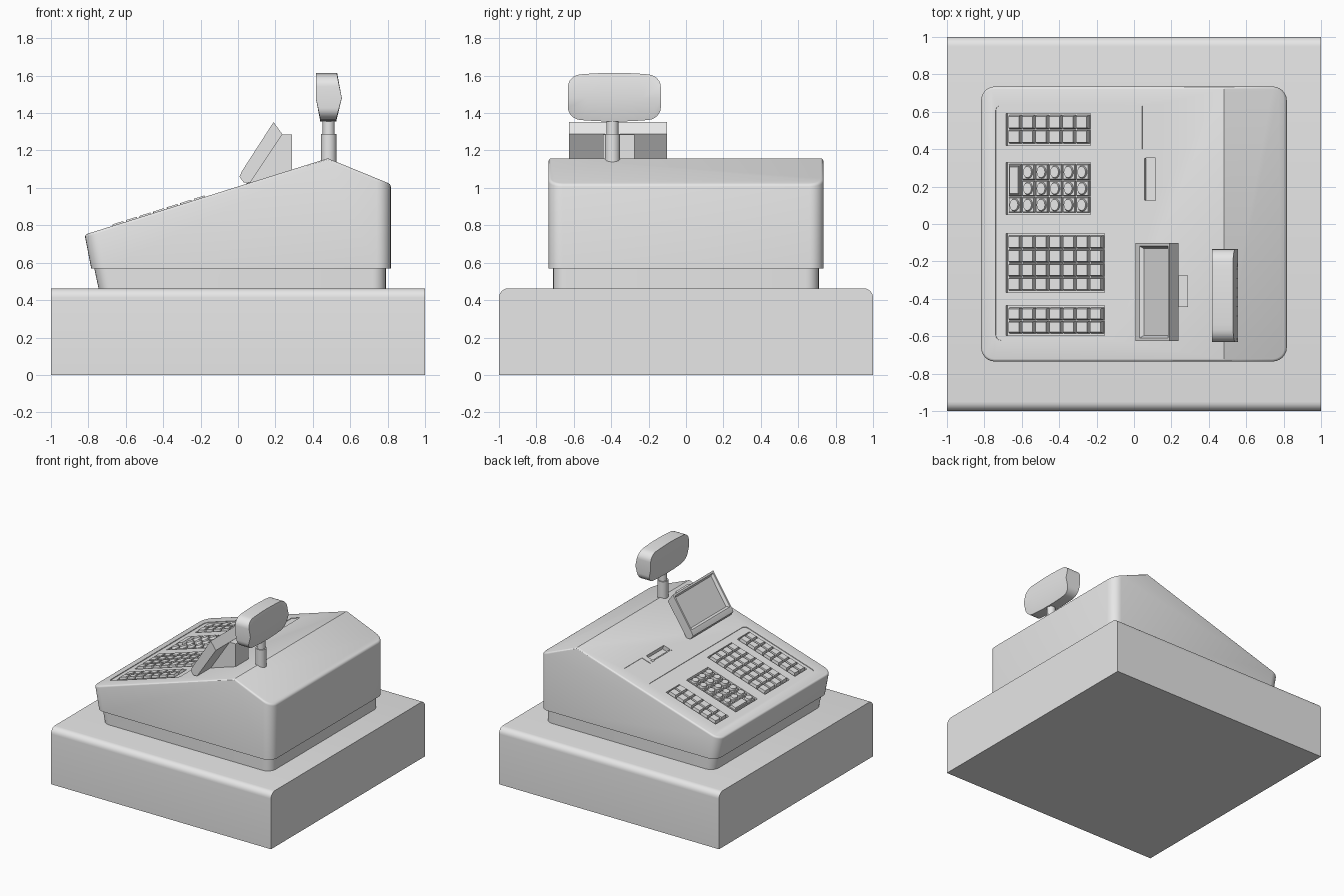
import bpy, bmesh, math
from mathutils import Matrix, Vector

cube = bpy.data.objects.get("Cube")
if cube:
    bpy.data.objects.remove(cube, do_unlink=True)

grey = bpy.data.materials.new("light grey plastic")
grey.use_nodes = True
COLOUR = (0.8, 0.8, 0.8, 1)
grey.diffuse_color = COLOUR
grey.node_tree.nodes["Principled BSDF"].inputs["Base Color"].default_value = COLOUR

# Sloped keyboard surface: local x runs up the slope, local z is its normal
TILT = math.atan2(1.158 - 0.75, 0.48 + 0.82)
SLOPE = Matrix.Translation((0, 0, 0.75 + 0.82 * math.tan(TILT))) @ Matrix.Rotation(-TILT, 4, "Y")


def finish(name, bm, matrix=None):
    bmesh.ops.recalc_face_normals(bm, faces=bm.faces)
    if matrix:
        bm.transform(matrix)
    mesh = bpy.data.meshes.new(name)
    bm.to_mesh(mesh)
    bm.free()
    mesh.materials.append(grey)
    obj = bpy.data.objects.new(name, mesh)
    bpy.context.collection.objects.link(obj)
    return obj


def activate(obj):
    bpy.ops.object.select_all(action="DESELECT")
    obj.select_set(True)
    bpy.context.view_layer.objects.active = obj


def prism(points, y0, y1):
    """Side profile (x, z) swept from y0 to y1."""
    bm = bmesh.new()
    face = bm.faces.new([bm.verts.new((x, y0, z)) for x, z in points])
    out = bmesh.ops.extrude_face_region(bm, geom=[face])
    verts = [g for g in out["geom"] if isinstance(g, bmesh.types.BMVert)]
    bmesh.ops.translate(bm, vec=(0, y1 - y0, 0), verts=verts)
    bmesh.ops.recalc_face_normals(bm, faces=bm.faces)
    return bm


def bevel(bm, test, size, segments):
    bm.normal_update()
    edges = [e for e in bm.edges if test(e)]
    bmesh.ops.bevel(bm, geom=edges, offset=size, segments=segments, profile=0.5,
                    affect="EDGES", clamp_overlap=True)
    bm.normal_update()


def direction(e):
    return (e.verts[1].co - e.verts[0].co).normalized()


def upright(e):
    return abs(direction(e).z) > 0.95


def top_rim(e):
    return len(e.link_faces) == 2 and (e.link_faces[0].normal.z > 0.6) != (e.link_faces[1].normal.z > 0.6)


def add_box(bm, x0, x1, y0, y1, h0, h1, taper=0.0):
    """Box on the slope; x is given as seen from above."""
    c = math.cos(TILT)
    for v in bmesh.ops.create_cube(bm, size=2)["verts"]:
        t = taper if v.co.z > 0 else 0
        x = x0 / c + t if v.co.x < 0 else x1 / c - t
        y = y0 + t if v.co.y < 0 else y1 - t
        v.co = (x, y, h1 if v.co.z > 0 else h0)


# Cash drawer with rounded long top edges
bm = prism([(-1, 0), (1, 0), (1, 0.463), (-1, 0.463)], -1, 1)
bevel(bm, lambda e: abs(direction(e).x) > 0.9 and e.verts[0].co.z > 0.4, 0.05, 6)
finish("cash_drawer", bm)

# Narrow plinth under the body
bm = prism([(-0.745, 0.46), (0.79, 0.46), (0.79, 0.6), (-0.775, 0.6)], -0.71, 0.71)
bevel(bm, upright, 0.07, 6)
finish("plinth", bm)

# Wedge-shaped body with rounded corners
bm = prism([(-0.785, 0.57), (0.817, 0.57), (0.817, 1.02), (0.48, 1.158), (-0.82, 0.75)], -0.735, 0.735)
bevel(bm, upright, 0.075, 6)
bevel(bm, top_rim, 0.014, 3)
body = finish("register_body", bm)

# Key blocks: x range, y range, columns, rows
BLOCKS = {
    "function_keys": (-0.685, -0.235, 0.42, 0.592, 6, 2),
    "number_keys": (-0.685, -0.235, 0.05, 0.33, 6, 3),
    "department_keys": (-0.685, -0.16, -0.367, -0.05, 7, 4),
    "payment_keys": (-0.685, -0.16, -0.595, -0.437, 7, 2),
}
PANEL = -0.005

# Cutters: shallow keyboard panel, then key wells and printer openings
bm = bmesh.new()
add_box(bm, -0.74, -0.10, -0.622, 0.635, PANEL, 0.1)
bevel(bm, upright, 0.03, 4)
panel_cutter = finish("panel_cutter", bm, SLOPE)
bm = bmesh.new()
for x0, x1, y0, y1, cols, rows in BLOCKS.values():
    add_box(bm, x0, x1, y0, y1, -0.03, 0.1)
add_box(bm, 0.043, 0.12, 0.40, 0.632, -0.004, 0.1)
add_box(bm, 0.055, 0.115, 0.125, 0.352, -0.035, 0.1)
well_cutter = finish("well_cutter", bm, SLOPE)

activate(body)
for cutter in (panel_cutter, well_cutter):
    cutter.hide_render = True
    mod = body.modifiers.new(cutter.name, "BOOLEAN")
    mod.operation = "DIFFERENCE"
    mod.solver = "EXACT"
    mod.object = cutter
    bpy.ops.object.modifier_apply(modifier=mod.name)
    bpy.data.objects.remove(cutter, do_unlink=True)

# Keys
for name, (x0, x1, y0, y1, cols, rows) in BLOCKS.items():
    bm = bmesh.new()
    edge, gap = 0.008, 0.0025
    w, d = (x1 - x0 - 2 * edge) / cols, (y1 - y0 - 2 * edge) / rows
    for i in range(cols):
        for j in range(rows):
            kx, ky = x0 + edge + i * w, y0 + edge + j * d
            numeric = name == "number_keys"
            tall = numeric and i == 0 and j == 1
            if numeric and i == 0 and j == 2:
                continue
            depth = d * (2 if tall else 1)
            if not numeric:
                add_box(bm, kx + gap, kx + w - gap, ky + gap, ky + d - gap, -0.03, 0.008, 0.006)
                continue
            # Number keys: low base with a rounded button on top
            add_box(bm, kx + gap, kx + w - gap, ky + gap, ky + depth - gap, -0.03, -0.008, 0.004)
            if tall:
                add_box(bm, kx + 0.01, kx + w - 0.01, ky + 0.012, ky + depth - 0.012, -0.01, 0.008, 0.004)
            else:
                centre = Vector(((kx + w / 2) / math.cos(TILT), ky + d / 2, -0.001))
                bmesh.ops.create_cone(
                    bm, cap_ends=True, segments=16, radius1=1, radius2=0.85, depth=0.018,
                    matrix=Matrix.Translation(centre) @ Matrix.Diagonal((w * 0.38, d * 0.4, 1, 1)))
    finish(name, bm, SLOPE)

# Thin bracket round the receipt slot
bm = bmesh.new()
for box in ((0.043, 0.062, 0.108, 0.128), (0.043, 0.062, 0.349, 0.37), (0.048, 0.056, 0.12, 0.36)):
    add_box(bm, *box, -0.01, 0.003)
finish("receipt_slot_frame", bm, SLOPE)

# Operator display: tilted slab with a recessed screen
bm = prism([(0.008, 1.06), (0.02, 1.088), (0.19, 1.352), (0.237, 1.287), (0.066, 1.03), (0.03, 1.03)],
           -0.626, -0.102)
front = max((f for f in bm.faces if f.normal.x < -0.5), key=lambda f: f.calc_area())
bmesh.ops.inset_region(bm, faces=[front], thickness=0.022)
bmesh.ops.inset_region(bm, faces=[front], thickness=0.02, depth=-0.02)
finish("operator_display", bm)
finish("operator_display_bracket", prism(
    [(0.06, 1.01), (0.07, 1.045), (0.23, 1.285), (0.29, 1.285), (0.29, 1.08)], -0.445, -0.275))

# Customer display pole in two thicknesses
bm = bmesh.new()
for radius, z0, z1 in ((0.041, 1.09, 1.287), (0.032, 1.28, 1.38)):
    bmesh.ops.create_cone(bm, cap_ends=True, segments=32, radius1=radius, radius2=radius,
                          depth=z1 - z0, matrix=Matrix.Translation((0.485, -0.393, (z0 + z1) / 2)))
finish("customer_display_pole", bm)

# Customer display head with rounded corners and bowed top and bottom
MID = -0.383
bm = prism([(0.416, 1.615), (0.53, 1.615), (0.555, 1.48), (0.525, 1.355), (0.44, 1.355), (0.416, 1.48)],
           MID - 0.248, MID + 0.248)
bevel(bm, lambda e: abs(direction(e).x) > 0.99, 0.065, 6)
for k in range(-3, 4):
    bmesh.ops.bisect_plane(bm, geom=bm.verts[:] + bm.edges[:] + bm.faces[:],
                           plane_co=(0, MID + k * 0.05, 0), plane_no=(0, 1, 0))
for v in bm.verts:
    v.co.z -= 0.015 * ((v.co.y - MID) / 0.248) ** 2 * (v.co.z - 1.485) / 0.13
finish("customer_display_head", bm)

# Smooth rounded corners, keep hard edges
for obj in list(bpy.context.collection.objects):
    if obj.type == "MESH":
        activate(obj)
        bpy.ops.object.shade_smooth_by_angle(angle=math.radians(30))
